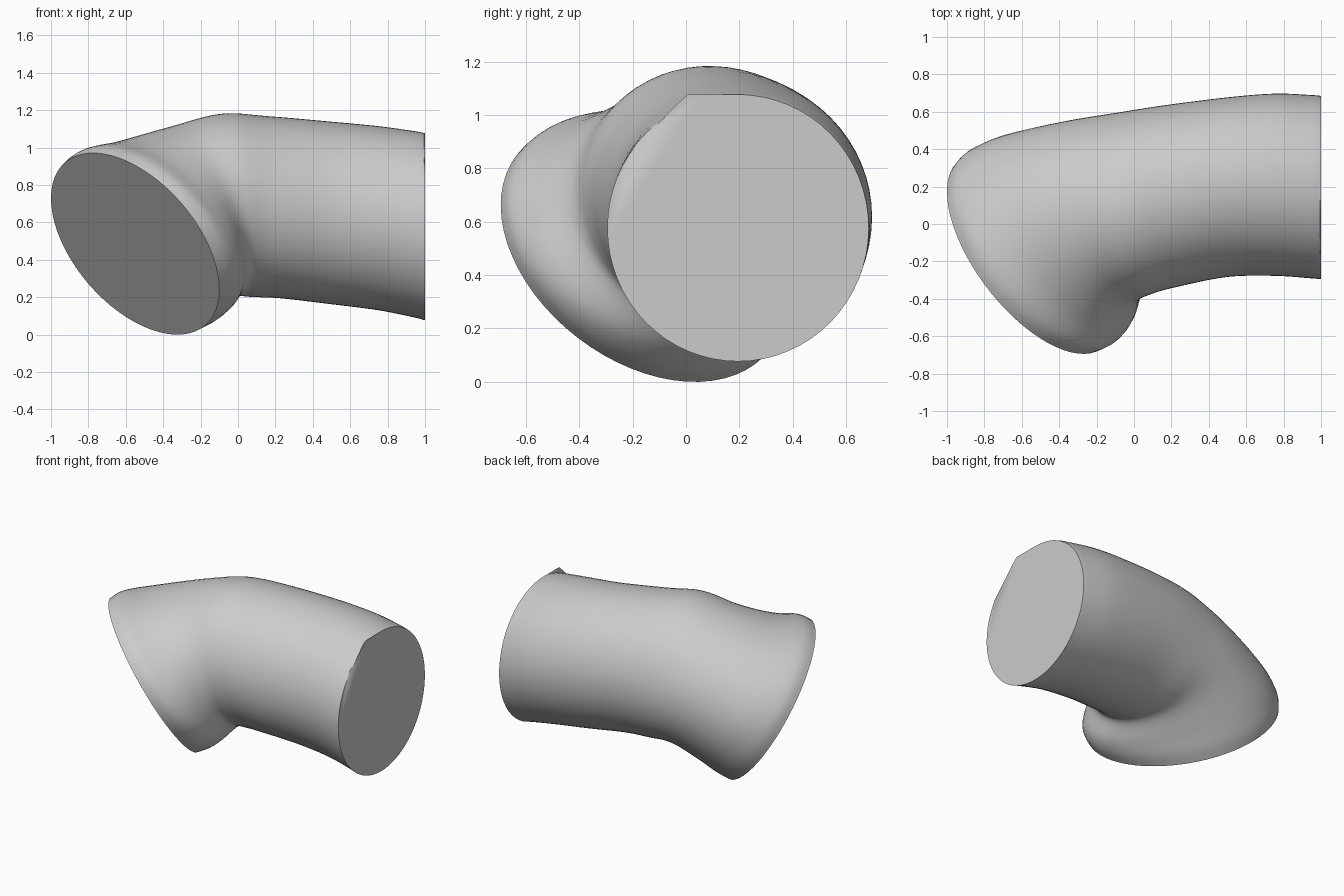
import bpy, bmesh, math
from mathutils import Vector

if "Cube" in bpy.data.objects:
    bpy.data.objects.remove(bpy.data.objects["Cube"], do_unlink=True)

SIDES = 64
STEPS = 6


def section(centre, lean, ry, rz, side=1.0):
    """Elliptic section: centre plus an inner-elbow axis and a side axis."""
    k = math.sqrt(0.5)
    elbow = k * (2 - side)
    k *= side
    return (Vector(centre), Vector((lean, -ry * elbow, -rz * elbow)), Vector((0, ry * k, -rz * k)))


def blend(p0, p1, p2, p3, t):
    """Catmull-Rom interpolation."""
    return 0.5 * (2 * p1 + (p2 - p0) * t + (2 * p0 - 5 * p1 + 4 * p2 - p3) * t ** 2
                  + (3 * p1 - p0 - 3 * p2 + p3) * t ** 3)


# Sections from the slanted mouth, round the elbow, to the straight end
sections = [
    (Vector((-0.55, -0.16, 0.485)), Vector((0.45, -0.333, -0.244)), Vector((0, 0.418, -0.42))),
    (Vector((-0.485, -0.115, 0.525)), Vector((0.455, -0.345, -0.255)), Vector((0, 0.418, -0.412))),
    (Vector((-0.37, -0.04, 0.572)), Vector((0.39, -0.355, -0.27)), Vector((0, 0.39, -0.38))),
    section((-0.19, 0.06, 0.655), 0.25, 0.49, 0.455, 1.07),
    section((0.0, 0.11, 0.69), 0.13, 0.485, 0.49, 1.04),
    section((0.20, 0.15, 0.68), 0.05, 0.485, 0.487, 1.01),
    section((0.50, 0.197, 0.65), 0, 0.48, 0.488),
    section((0.75, 0.21, 0.622), 0, 0.487, 0.492),
    section((0.94, 0.20, 0.59), 0, 0.49, 0.498),
    section((1.00, 0.195, 0.576), 0, 0.49, 0.50),
]

# Refine the sections into a smooth run of rings
rings = []
last = len(sections) - 1
for i in range(last):
    quad = [sections[min(max(i + d, 0), last)] for d in (-1, 0, 1, 2)]
    for s in range(STEPS):
        rings.append([blend(*[q[n] for q in quad], s / STEPS) for n in range(3)])
rings.append(sections[-1])

# Loft the pipe and close both ends
bm = bmesh.new()
loops = []
for c, a, b in rings:
    angles = [2 * math.pi * j / SIDES for j in range(SIDES)]
    loops.append([bm.verts.new(c + a * math.cos(t) + b * math.sin(t)) for t in angles])
# Clipped corner on the rim of the straight end
for v in loops[-1]:
    if v.co.z > 0.87 and -0.2 < v.co.y < 0.2:
        v.co.z = min(1.077, 1.075 + 1.03 * v.co.y)
for r0, r1 in zip(loops, loops[1:]):
    for j in range(SIDES):
        k = (j + 1) % SIDES
        bm.faces.new((r0[j], r0[k], r1[k], r1[j]))
bm.faces.new(loops[0])
bm.faces.new(loops[-1])
bmesh.ops.recalc_face_normals(bm, faces=bm.faces)

mesh = bpy.data.meshes.new("bent_pipe")
bm.to_mesh(mesh)
bm.free()
pipe = bpy.data.objects.new("bent_pipe", mesh)
bpy.context.collection.objects.link(pipe)

# Plain grey
grey = bpy.data.materials.new("light_grey")
grey.use_nodes = True
grey.diffuse_color = (0.6, 0.6, 0.6, 1)
grey.node_tree.nodes["Principled BSDF"].inputs["Base Color"].default_value = (0.6, 0.6, 0.6, 1)
mesh.materials.append(grey)

bpy.ops.object.select_all(action="DESELECT")
pipe.select_set(True)
bpy.context.view_layer.objects.active = pipe
bpy.ops.object.shade_smooth_by_angle(angle=math.radians(40))
